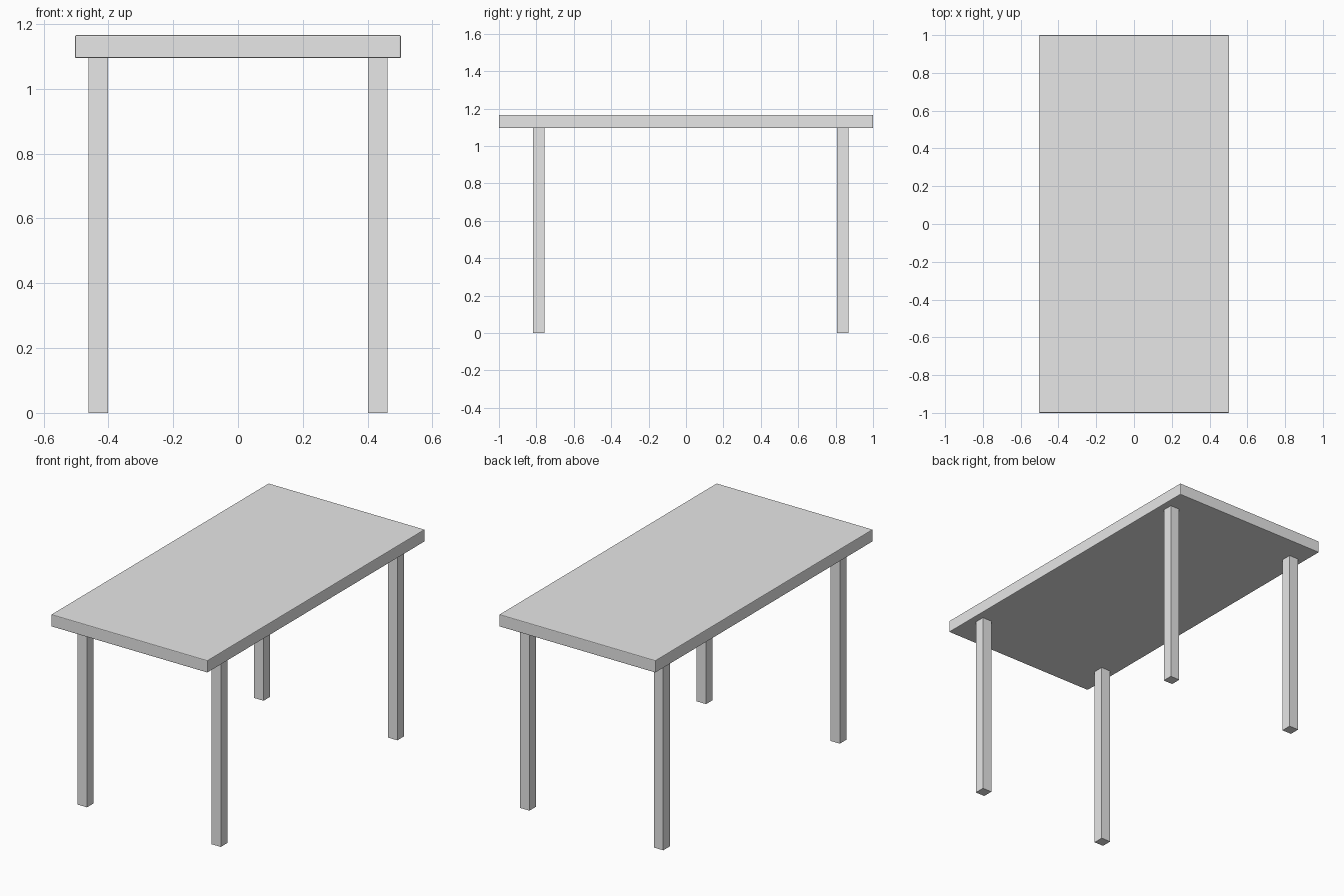
import bpy
import bmesh
from mathutils import Matrix, Vector

# Remove the default cube
cube = bpy.data.objects.get("Cube")
if cube:
    bpy.data.objects.remove(cube, do_unlink=True)

# Plain grey material
grey = bpy.data.materials.new("light_grey")
grey.use_nodes = True
colour = (0.8, 0.8, 0.8, 1.0)
grey.diffuse_color = colour
for node in grey.node_tree.nodes:
    if node.type == 'BSDF_PRINCIPLED':
        node.inputs["Base Color"].default_value = colour


def box(name, low, high):
    """Box between two opposite corners."""
    low, high = Vector(low), Vector(high)
    mesh = bpy.data.meshes.new(name)
    bm = bmesh.new()
    bmesh.ops.create_cube(bm, size=1)
    bmesh.ops.transform(bm, matrix=Matrix.Diagonal(high - low).to_4x4(), verts=bm.verts)
    bm.to_mesh(mesh)
    bm.free()
    mesh.materials.append(grey)
    obj = bpy.data.objects.new(name, mesh)
    obj.location = (low + high) / 2
    bpy.context.collection.objects.link(obj)
    return obj


# Tabletop with finely softened edges
UNDERSIDE = 1.095
top = box("tabletop", (-0.503, -1, UNDERSIDE), (0.503, 1, 1.166))
bevel = top.modifiers.new("soft_edges", 'BEVEL')
bevel.width = 0.004
bevel.segments = 2

# Four square legs, the back pair set nearer the edge
LEG = 0.061
for end, y in (("front", -0.787), ("back", 0.838)):
    for side, x in (("left", 0.431), ("right", -0.431)):
        box(f"{end}_{side}_leg",
            (x - LEG / 2, y - LEG / 2, 0),
            (x + LEG / 2, y + LEG / 2, UNDERSIDE + 0.003))
